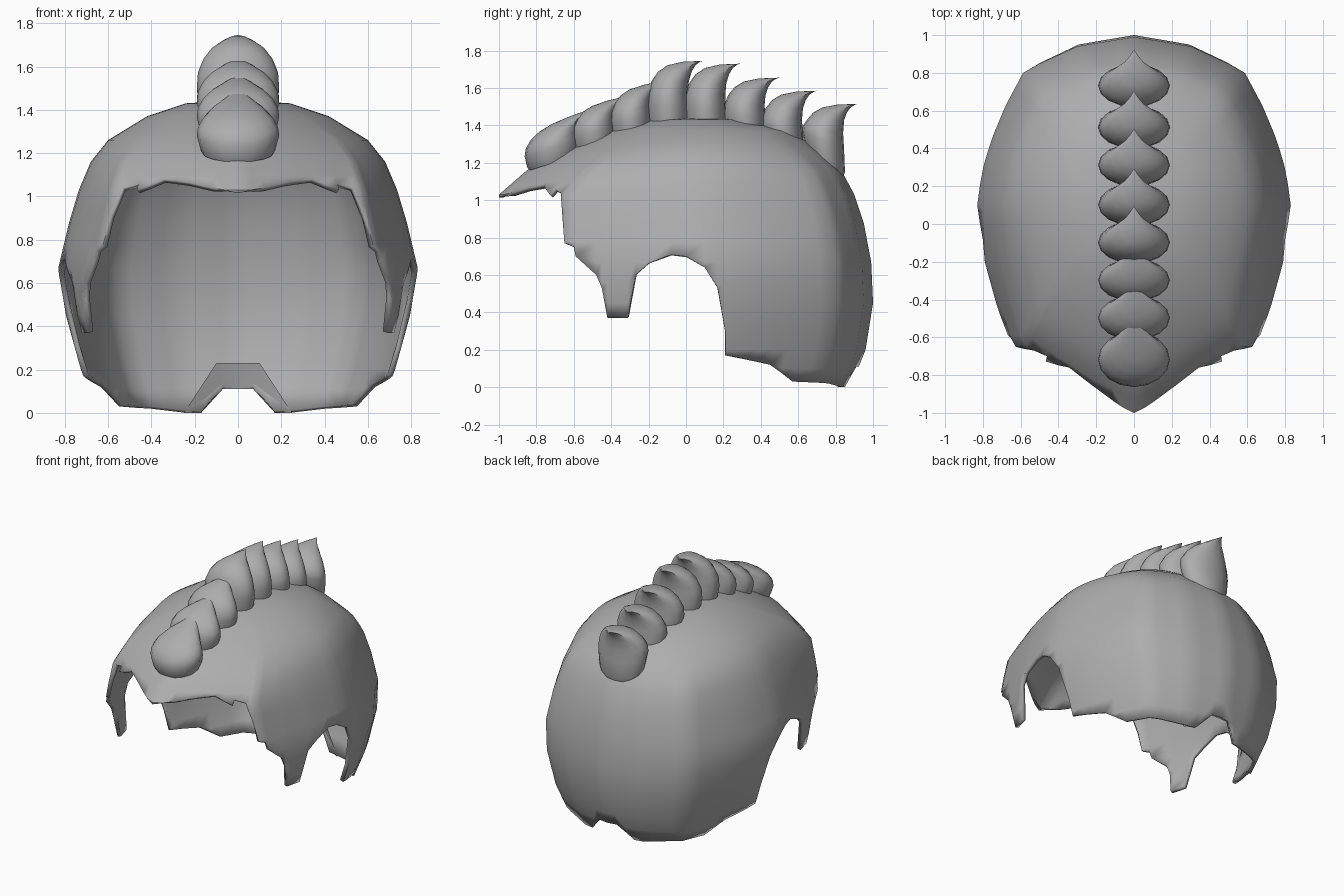
import bpy, bmesh, math

if "Cube" in bpy.data.objects:
    bpy.data.objects.remove(bpy.data.objects["Cube"])

grey = bpy.data.materials.new("hair_grey")
grey.diffuse_color = (0.42, 0.42, 0.42, 1)
grey.use_nodes = True
grey.node_tree.nodes["Principled BSDF"].inputs["Base Color"].default_value = grey.diffuse_color

# Horizontal slices of the hair shell: z, half width, back y, front y
SLICES = [
    (1.445, 0.0, 0.1, 0.1), (1.43, 0.24, 0.28, -0.18), (1.37, 0.42, 0.56, -0.4),
    (1.26, 0.60, 0.72, -0.66), (1.16, 0.68, 0.83, -0.85), (1.03, 0.735, 0.90, -1.0),
    (0.88, 0.78, 0.95, -1.0), (0.67, 0.83, 0.99, -1.0), (0.45, 0.81, 1.0, -1.0),
    (0.2, 0.74, 0.96, -1.0), (0.0, 0.66, 0.88, -1.0)]
MID = 0.1
STEPS = 2   # rows of faces per slice

# Quarter outlines seen from above, as fractions of half width and reach
BACK = [(0, 1), (0.36, 0.945), (0.70, 0.8), (0.82, 0.59), (0.91, 0.39), (0.97, 0.2), (1, 0)]
FRONT = [(0, 1), (0.32, 0.895), (0.55, 0.795), (0.79, 0.675), (0.88, 0.47), (0.95, 0.28),
         (0.99, 0.1), (1, 0)]

# Lower hem: nape notch as angle, z, then side and brow as y, z
NAPE = [(0.0, 0.11), (0.1, 0.11), (0.26, 0.0), (0.36, 0.0)]
HEM = [(0.76, 0.02), (0.57, 0.03), (0.45, 0.12),
       (0.21, 0.17), (0.215, 0.3), (0.17, 0.53), (0.1, 0.64), (0.0, 0.7), (-0.08, 0.71),
       (-0.2, 0.66), (-0.27, 0.6), (-0.31, 0.37), (-0.42, 0.37), (-0.45, 0.53),
       (-0.48, 0.6), (-0.59, 0.7), (-0.6, 0.75), (-0.65, 0.77), (-0.66, 0.9),
       (-0.67, 1.04), (-0.70, 1.06), (-0.72, 1.03), (-0.76, 1.08), (-0.85, 1.065),
       (-0.93, 1.04), (-1.0, 1.015)]


def level_of(z):
    for i in range(len(SLICES) - 1):
        a, b = SLICES[i][0], SLICES[i + 1][0]
        if z >= b:
            return i + (a - z) / (a - b)
    return len(SLICES) - 1


def slice_at(u):
    i = min(int(u), len(SLICES) - 2)
    f = u - i
    return [a + (b - a) * f for a, b in zip(SLICES[i], SLICES[i + 1])]


def along(table, t):
    """Point at fraction t of the length of an outline."""
    lengths = [math.dist(a, b) for a, b in zip(table, table[1:])]
    d = t * sum(lengths)
    for a, b, n in zip(table, table[1:], lengths):
        if d <= n:
            return a[0] + (b[0] - a[0]) * d / n, a[1] + (b[1] - a[1]) * d / n
        d -= n
    return table[-1]


def shell_point(angle, u):
    z, half, back, front = slice_at(u)
    is_front = angle > math.pi / 2
    a = math.pi - angle if is_front else angle
    x, y = along(FRONT if is_front else BACK, a / (math.pi / 2))
    w = min(1, max(0.15, (1.36 - z) / 0.24))   # the crown is rounder than the sides
    x = x * w + math.sin(a) * (1 - w)
    y = y * w + math.cos(a) * (1 - w)
    return half * x, MID + ((front if is_front else back) - MID) * y, z


def hem_angle(y, z):
    low, high, u = 0.0, math.pi, level_of(z)
    for _ in range(40):
        m = (low + high) / 2
        if shell_point(m, u)[1] > y:
            low = m
        else:
            high = m
    return low


def finish(name, bm):
    bmesh.ops.remove_doubles(bm, verts=bm.verts, dist=0.0005)
    bmesh.ops.recalc_face_normals(bm, faces=bm.faces)
    mesh = bpy.data.meshes.new(name)
    bm.to_mesh(mesh)
    bm.free()
    obj = bpy.data.objects.new(name, mesh)
    bpy.context.collection.objects.link(obj)
    mesh.materials.append(grey)
    bpy.ops.object.select_all(action='DESELECT')
    obj.select_set(True)
    bpy.context.view_layer.objects.active = obj
    bpy.ops.object.shade_smooth_by_angle(angle=math.radians(40))
    return obj


# Hair shell: columns fall from the crown along shared rows and stop at the hem
corners = NAPE + [(hem_angle(y, z), z) for y, z in HEM]
corners[-1] = (math.pi, corners[-1][1])
columns = [corners[0]]
for a, z in corners[1:]:
    a0, z0 = columns[-1]
    a = max(a, a0 + 0.004)
    n = max(1, math.ceil((a - a0) / 0.12))
    columns += [(a0 + (a - a0) * k / n, z0 + (z - z0) * k / n) for k in range(1, n + 1)]
columns[-1] = (math.pi, columns[-1][1])

bm = bmesh.new()
rows = (len(SLICES) - 1) * STEPS
for side in (1, -1):
    grid = []
    for a, z in columns:
        end = level_of(z)
        column = []
        for k in range(rows + 1):
            if column and (k - 1) / STEPS >= end:
                column.append(column[-1])
                continue
            p = shell_point(a, min(k / STEPS, end))
            column.append(bm.verts.new((side * p[0], p[1], p[2])))
        grid.append(column)
    for left, right in zip(grid, grid[1:]):
        for k in range(rows):
            ring = list(dict.fromkeys((left[k], left[k + 1], right[k + 1], right[k])))
            if len(ring) > 2:
                bm.faces.new(ring)
shell = finish("hair_shell", bm)
solid = shell.modifiers.new("thickness", 'SOLIDIFY')
solid.thickness = 0.025
solid.offset = -1

# Nape notch lining, folded inwards
bm = bmesh.new()
outer = [(-0.17, 0.85, 0.0), (-0.07, 0.9, 0.11), (0.07, 0.9, 0.11), (0.17, 0.85, 0.0)]
inner = [(-0.25, 0.81, 0.0), (-0.1, 0.86, 0.23), (0.1, 0.86, 0.23), (0.25, 0.81, 0.0)]
outer, inner = [[bm.verts.new(p) for p in line] for line in (outer, inner)]
for k in range(3):
    bm.faces.new((outer[k], outer[k + 1], inner[k + 1], inner[k]))
finish("nape_notch_lining", bm)

# Crest scale rings: height, front y, back y, half width
RINGS = [(-0.12, -0.09, 0.11, 0.165), (0.0, -0.10, 0.12, 0.175), (0.3, -0.11, 0.115, 0.19),
         (0.5, -0.105, 0.11, 0.185), (0.68, -0.085, 0.115, 0.16), (0.83, -0.05, 0.13, 0.12),
         (0.93, 0.0, 0.15, 0.07), (0.985, 0.08, 0.175, 0.03), (1.0, 0.19, 0.192, 0.003)]
# Each scale: centre y, base z, height, ground slope, length factor, slope kept to the top
SCALES = [(-0.72, 1.22, 0.2, 0.32, 1.3, True), (-0.5, 1.3, 0.22, 0.2, 1.05, True),
          (-0.3, 1.36, 0.25, 0.15, 1, True), (-0.1, 1.40, 0.345, 0.1, 1, False),
          (0.1, 1.39, 0.34, 0, 1, False), (0.31, 1.36, 0.295, -0.1, 1, False),
          (0.51, 1.29, 0.295, -0.35, 1, False), (0.73, 1.24, 0.275, -0.75, 1, False)]
SIDES = 16
for number, (cy, base, height, slope, length, keep) in enumerate(SCALES, 1):
    bm = bmesh.new()
    loops = []
    for h, front, back, half in RINGS:
        mid, reach = (front + back) / 2, (back - front) / 2
        fade = 1 if keep else max(0, 1 - max(h, 0) * 1.5)
        loop = []
        for k in range(SIDES):
            t = math.tau * k / SIDES
            y = (mid + reach * math.cos(t)) * length
            z = base + h * height + slope * y * fade
            loop.append(bm.verts.new((half * math.sin(t), cy + y, z)))
        loops.append(loop)
    for low, high in zip(loops, loops[1:]):
        for k in range(SIDES):
            n = (k + 1) % SIDES
            bm.faces.new((low[k], low[n], high[n], high[k]))
    bm.faces.new(loops[-1])
    finish(f"crest_scale_{number}", bm)
